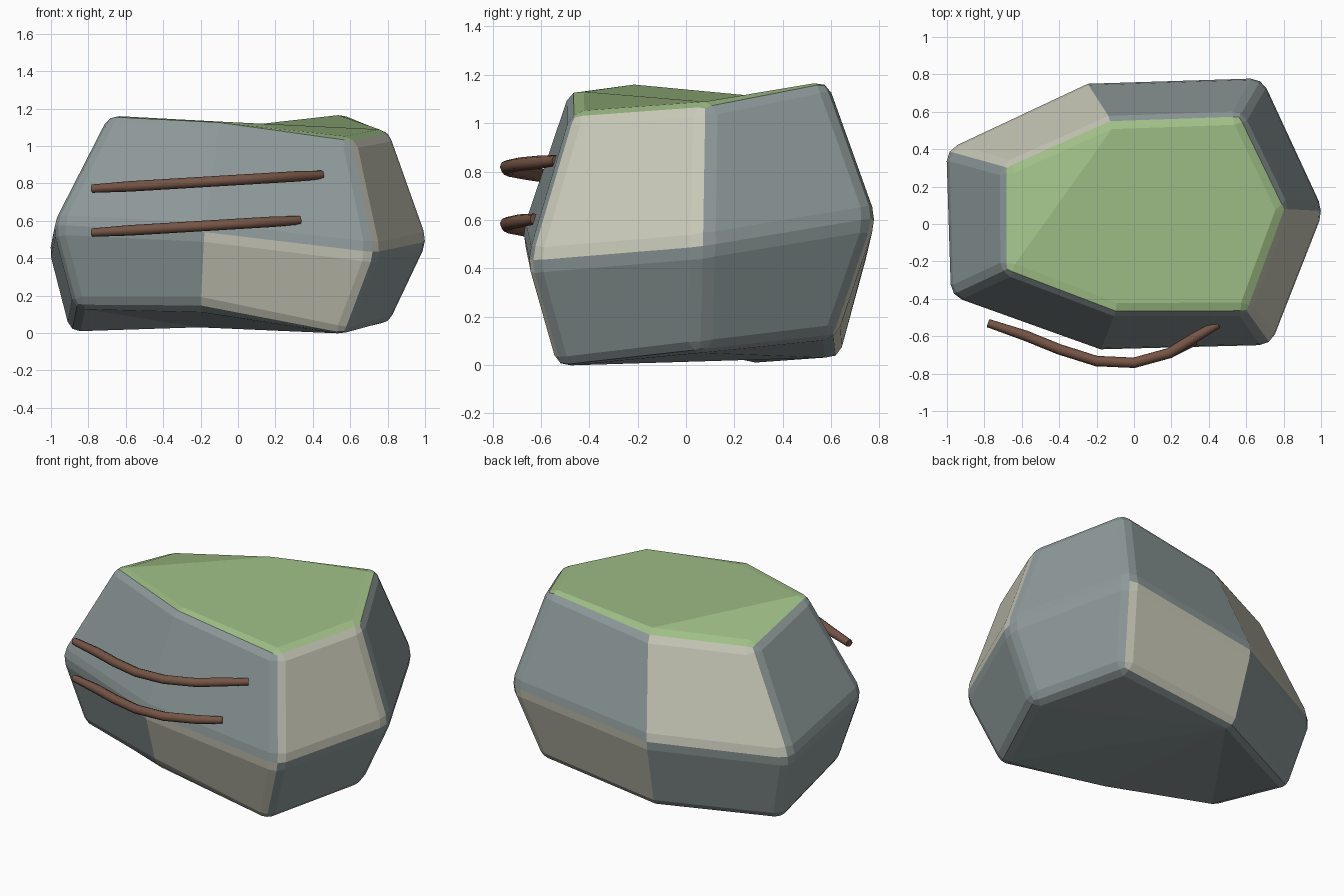
import bpy, bmesh
from mathutils import Vector

if "Cube" in bpy.data.objects:
    bpy.data.objects.remove(bpy.data.objects["Cube"])

def mat(name, rgb):
    m = bpy.data.materials.new(name)
    m.diffuse_color = (*rgb, 1)
    m.use_nodes = True
    m.node_tree.nodes["Principled BSDF"].inputs["Base Color"].default_value = m.diffuse_color
    return m

stone = mat("stone", (0.27, 0.32, 0.32))
pale = mat("pale_stone", (0.58, 0.58, 0.48))
moss = mat("moss", (0.35, 0.52, 0.24))
bark = mat("root_bark", (0.18, 0.09, 0.06))

# Boulder: three seven-sided rings, counted clockwise from the back left
bottom = [(-.90, .32, -.005), (-.22, .63, .02), (.59, .62, .115), (.815, .06, .05),
          (.57, -.53, -.02), (-.20, -.54, .14), (-.87, -.31, .14)]
middle = [(-1.015, .40, .45), (-.25, .76, .49), (.69, .79, .61), (1.025, .07, .49),
          (.74, -.655, .43), (-.18, -.68, .54), (-.99, -.39, .58)]
top = [(-.69, .31, 1.05), (-.13, .56, 1.075), (.57, .585, 1.185), (.815, .08, 1.08),
       (.61, -.475, 1.04), (-.10, -.475, 1.145), (-.69, -.25, 1.175)]

bm = bmesh.new()
rings = [[bm.verts.new(p) for p in ring] for ring in (bottom, middle, top)]
pale_faces = {(1, 0), (0, 1), (1, 3), (0, 4)}
for level in range(2):
    lo, hi = rings[level], rings[level + 1]
    for i in range(7):
        j = (i + 1) % 7
        f = bm.faces.new((lo[i], hi[i], hi[j], lo[j]))
        f.material_index = int((level, i) in pale_faces)
bm.faces.new(rings[0])
bm.faces.new(rings[2][::-1]).material_index = 2
bmesh.ops.recalc_face_normals(bm, faces=bm.faces)

# Round the edges, except the two nearly flat columns
flat_columns = {rings[r][c] for r in range(3) for c in (1, 5)}
edges = [e for e in bm.edges if not all(v in flat_columns for v in e.verts)]
bmesh.ops.bevel(bm, geom=edges, offset=0.055, offset_type='OFFSET', segments=2,
                profile=0.5, affect='EDGES', clamp_overlap=True, material=-1)

# Fold the uneven caps along chosen diagonals
def fold(ring, pairs, height):
    center = Vector((0, 0, height))
    cap = min((f for f in bm.faces if len(f.verts) >= 7),
              key=lambda f: (f.calc_center_median() - center).length)
    near = [min(cap.verts, key=lambda v: (v.co - Vector(p)).length) for p in ring]
    for a, b in pairs:
        face = next((f for f in bm.faces if near[a] in f.verts and near[b] in f.verts), None)
        if face and not bm.edges.get((near[a], near[b])):
            bmesh.utils.face_split(face, near[a], near[b])

fold(bottom, [(1, 4), (1, 3), (1, 5), (1, 6)], 0)
fold(top, [(6, 1)], 1.1)

mesh = bpy.data.meshes.new("boulder")
bm.to_mesh(mesh)
bm.free()
for m in (stone, pale, moss):
    mesh.materials.append(m)
boulder = bpy.data.objects.new("boulder", mesh)
bpy.context.collection.objects.link(boulder)

# Roots: two bowed tubes across the front
def root(name, points):
    cu = bpy.data.curves.new(name, 'CURVE')
    cu.dimensions = '3D'
    cu.bevel_depth = 0.028
    cu.bevel_resolution = 2
    cu.use_fill_caps = True
    sp = cu.splines.new('POLY')
    sp.points.add(len(points) - 1)
    for k, p in enumerate(points):
        sp.points[k].co = (*p, 1)
        sp.points[k].radius = 0.8 if k in (0, len(points) - 1) else 1.0
    sp.use_smooth = True
    cu.materials.append(bark)
    bpy.context.collection.objects.link(bpy.data.objects.new(name, cu))

path = [(-.78, -.53), (-.58, -.597), (-.40, -.67), (-.20, -.733), (0, -.742), (.19, -.69)]
root("upper_root", [(x, y, .772 + (x + .78) * .06) for x, y in path + [(.32, -.61), (.45, -.535)]])
root("lower_root", [(x, y, .537 + (x + .78) * .06) for x, y in path + [(.33, -.625)]])
